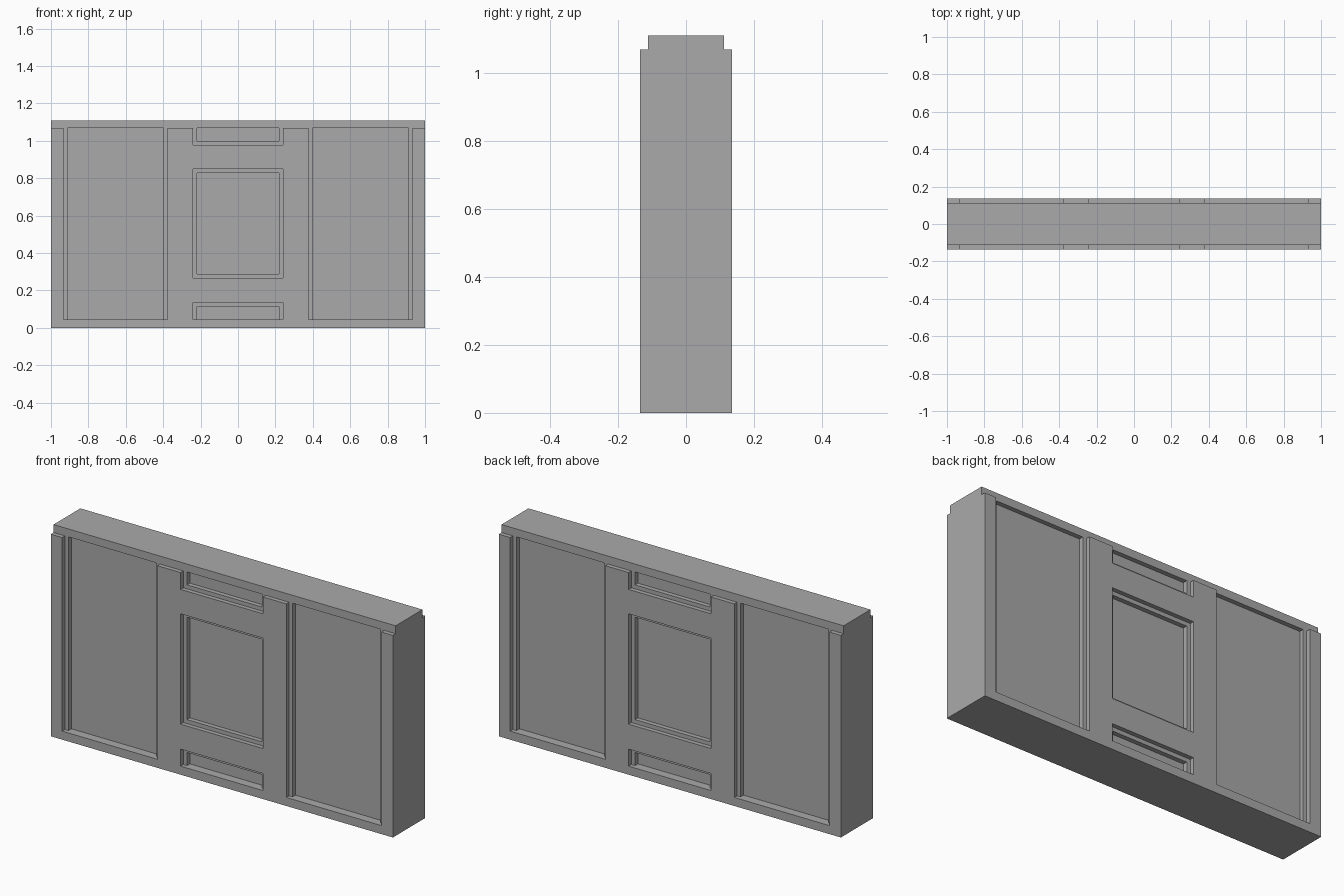
import bpy, bmesh

# Default object
if "Cube" in bpy.data.objects:
    bpy.data.objects.remove(bpy.data.objects["Cube"], do_unlink=True)

# Overall sizes: wall face, cornice face, sunken panel face
WIDTH, TOP, LEDGE, PLINTH = 1.0, 1.11, 1.068, 0.045
FACE, STEP, PANEL = 0.135, 0.112, 0.088
BORDER = 0.021

GREY = (0.4, 0.4, 0.4, 1)
stone = bpy.data.materials.new("grey_stone")
stone.use_nodes = True
stone.diffuse_color = GREY
stone.node_tree.nodes["Principled BSDF"].inputs["Base Color"].default_value = GREY


def make_object(name, bm):
    bmesh.ops.recalc_face_normals(bm, faces=bm.faces)
    mesh = bpy.data.meshes.new(name)
    bm.to_mesh(mesh)
    bm.free()
    mesh.materials.append(stone)
    obj = bpy.data.objects.new(name, mesh)
    bpy.context.collection.objects.link(obj)
    return obj


def add_box(bm, x0, x1, y0, y1, z0, z1):
    verts = bmesh.ops.create_cube(bm, size=1)["verts"]
    for v in verts:
        v.co = (x1 if v.co.x > 0 else x0,
                y1 if v.co.y > 0 else y0,
                z1 if v.co.z > 0 else z0)


def make_cutter(name, openings, depth):
    """Boxes that carve the openings into both faces of the wall."""
    bm = bmesh.new()
    for x0, x1, z0, z1 in openings:
        add_box(bm, x0, x1, depth, 0.2, z0, z1)
        add_box(bm, x0, x1, -0.2, -depth, z0, z1)
    obj = make_object(name, bm)
    obj.hide_render = True
    obj.hide_set(True)
    return obj


# Wall: stepped profile extruded along x
bm = bmesh.new()
half = [(FACE, 0), (FACE, LEDGE), (STEP, LEDGE), (STEP, TOP)]
profile = half + [(-y, z) for y, z in reversed(half)]
face = bm.faces.new([bm.verts.new((-WIDTH, y, z)) for y, z in profile])
ext = bmesh.ops.extrude_face_region(bm, geom=[face])["geom"]
bmesh.ops.translate(bm, vec=(2 * WIDTH, 0, 0),
                    verts=[g for g in ext if isinstance(g, bmesh.types.BMVert)])
wall = make_object("panelled_wall", bm)

# Openings as (x0, x1, z0, z1, border below, border above)
side_panel = (0.377, 0.933, PLINTH, LEDGE, 0, 0)
mirrored_side = (-0.933, -0.377, PLINTH, LEDGE, 0, 0)
openings = [
    side_panel,
    mirrored_side,
    (-0.241, 0.241, 0.979, LEDGE, BORDER, 0),
    (-0.241, 0.241, 0.267, 0.85, BORDER, BORDER),
    (-0.241, 0.241, PLINTH, 0.135, 0, BORDER),
]

# Shallow frames run out through the ledge where they reach it
frames = [(x0, x1, z0, 1.2 if z1 == LEDGE else z1)
          for x0, x1, z0, z1, _, _ in openings]
panels = [(x0 + BORDER, x1 - BORDER, z0 + below, z1 - above)
          for x0, x1, z0, z1, below, above in openings]

# Carve the frames, then the deeper panels inside them
for name, boxes, depth in (("frame_cutter", frames, STEP),
                           ("panel_cutter", panels, PANEL)):
    cut = wall.modifiers.new(name, "BOOLEAN")
    cut.operation = "DIFFERENCE"
    cut.solver = "EXACT"
    cut.object = make_cutter(name, boxes, depth)
